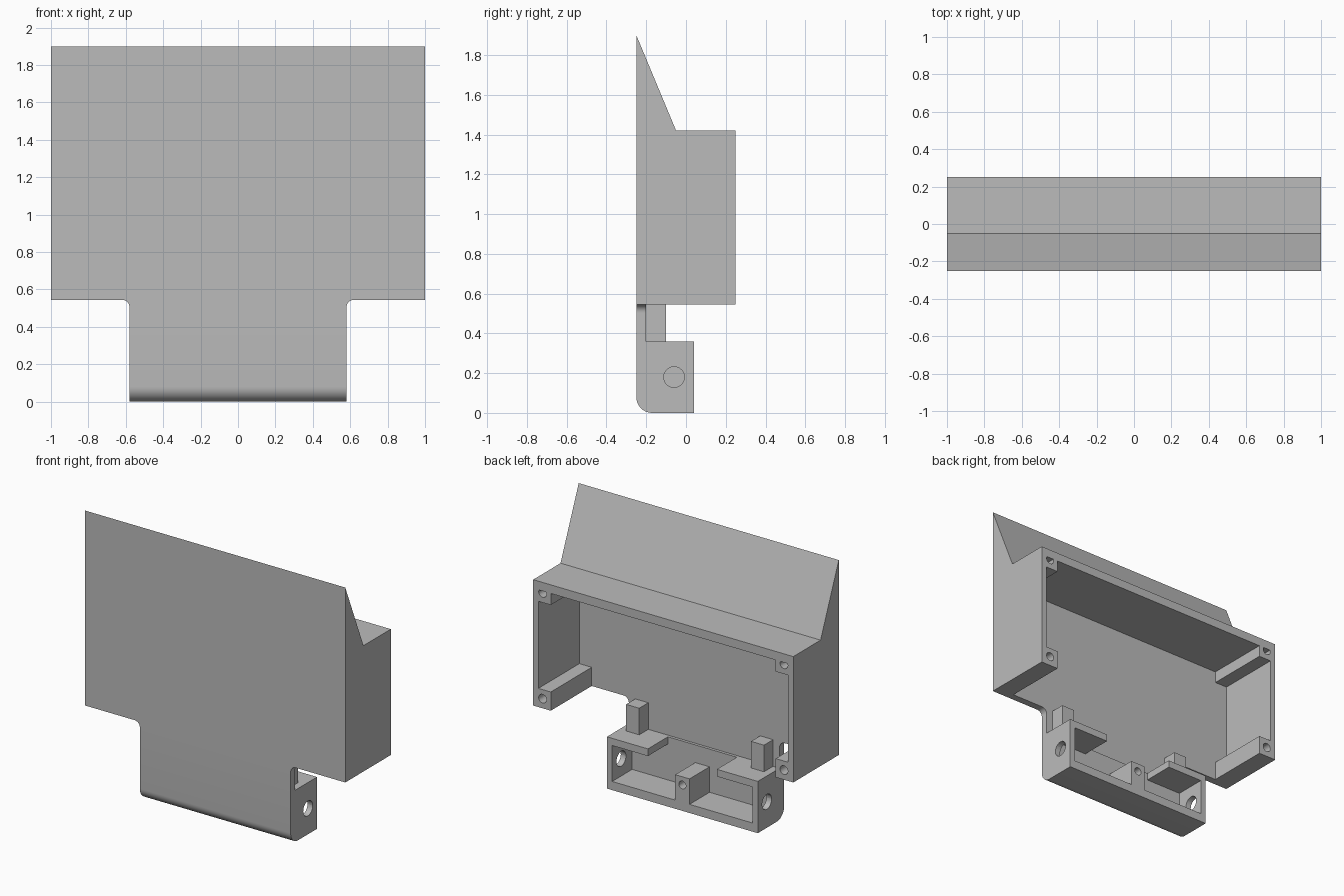
import bpy, bmesh, math
from mathutils import Matrix, Vector

cube = bpy.data.objects.get("Cube")
if cube:
    bpy.data.objects.remove(cube, do_unlink=True)

grey = bpy.data.materials.new("plain grey")
grey.use_nodes = True
COLOUR = (0.5, 0.5, 0.5, 1)
grey.diffuse_color = COLOUR
grey.node_tree.nodes["Principled BSDF"].inputs["Base Color"].default_value = COLOUR


def finish(name, bm):
    bmesh.ops.recalc_face_normals(bm, faces=bm.faces)
    mesh = bpy.data.meshes.new(name)
    bm.to_mesh(mesh)
    bm.free()
    obj = bpy.data.objects.new(name, mesh)
    bpy.context.collection.objects.link(obj)
    mesh.materials.append(grey)
    return obj


def prism(name, points, offset):
    """Extrude a closed outline of 3D points along an offset."""
    bm = bmesh.new()
    face = bm.faces.new([bm.verts.new(p) for p in points])
    out = bmesh.ops.extrude_face_region(bm, geom=[face])
    verts = [g for g in out["geom"] if isinstance(g, bmesh.types.BMVert)]
    bmesh.ops.translate(bm, verts=verts, vec=offset)
    return finish(name, bm)


def side_prism(name, profile, x0, x1):
    """Extrude a (y, z) profile between two x positions."""
    return prism(name, [(x0, y, z) for y, z in profile], (x1 - x0, 0, 0))


def box(name, x, y, z):
    profile = [(y[0], z[0]), (y[1], z[0]), (y[1], z[1]), (y[0], z[1])]
    return side_prism(name, profile, min(x), max(x))


def arc(cx, cy, r, start, end, n=10):
    angles = [math.radians(start + (end - start) * i / n) for i in range(n + 1)]
    return [(cx + r * math.cos(a), cy + r * math.sin(a)) for a in angles]


def drill(obj, centre, radius, depth, axis):
    """Cut a round hole centred on a point, along the x or y axis."""
    bm = bmesh.new()
    turn = Matrix.Rotation(math.pi / 2, 4, "Y" if axis == "X" else "X")
    bmesh.ops.create_cone(bm, cap_ends=True, segments=32, radius1=radius, radius2=radius,
                          depth=depth, matrix=Matrix.Translation(Vector(centre)) @ turn)
    cutter = finish("hole_cutter", bm)
    cutter.hide_render = True
    mod = obj.modifiers.new("hole", "BOOLEAN")
    mod.operation, mod.solver, mod.object = "DIFFERENCE", "EXACT", cutter
    smooth(obj)
    bpy.ops.object.modifier_apply(modifier=mod.name)
    bpy.data.objects.remove(cutter, do_unlink=True)
    smooth(obj)


def smooth(obj):
    bpy.ops.object.select_all(action="DESELECT")
    obj.select_set(True)
    bpy.context.view_layer.objects.active = obj
    bpy.ops.object.shade_smooth_by_angle(angle=math.radians(30))


# Main dimensions
FRONT, INNER, BACK, LOW_BACK = -0.25, -0.2, 0.25, 0.04
PEAK, TOP, ROOF, BASE = 1.9, 1.42, 1.36, 0.545
LOW_X, LOW_TOP, WALL, ROUND = 0.58, 0.36, 0.04, 0.08

# Upper housing: front plate, roof and sloped hood in one section
outer = [(FRONT, BASE), (FRONT, PEAK), (-0.05, TOP), (BACK, TOP)]
side_prism("front_panel_and_hood",
           outer + [(BACK, ROOF), (INNER, ROOF), (INNER, BASE)], WALL - 1, 1 - WALL)

# Lower tray: panel and floor with a rounded front edge
rounding = arc(FRONT + ROUND, ROUND, ROUND, 180, 270)
tray = side_prism("lower_panel_and_floor",
                  [(INNER, BASE), (FRONT, BASE)] + rounding
                  + [(LOW_BACK, 0), (LOW_BACK, 0.06), (-0.18, 0.06),
                     (-0.18, LOW_TOP), (INNER, LOW_TOP)], WALL - LOW_X, LOW_X - WALL)
smooth(tray)

# Middle screw post in the tray
middle = box("middle_post", (-0.055, 0.055), (INNER, LOW_BACK), (0.03, 0.237))
drill(middle, (0, LOW_BACK, 0.18), 0.027, 0.3, "Y")

for side, s in (("left", 1), ("right", -1)):
    # Housing side wall
    side_prism(side + "_side_wall", outer + [(BACK, BASE)], s * (1 - WALL), s)

    # Corner rails with screw holes
    for level, z, hole_z in (("lower", (BASE, BASE + 0.13), BASE + 0.067),
                             ("upper", (TOP - 0.14, TOP - 0.01), TOP - 0.073)):
        rail = box(f"{side}_{level}_corner_rail", (s * 0.865, s * 0.98), (-0.22, BACK), z)
        drill(rail, (s * 0.928, BACK, hole_z), 0.03, 0.4, "Y")

    # Tray end wall with a round opening
    end = side_prism(side + "_tray_end",
                     [(INNER, BASE), (FRONT, BASE)] + rounding
                     + [(LOW_BACK, 0), (LOW_BACK, LOW_TOP), (INNER, LOW_TOP)],
                     s * (LOW_X - WALL), s * LOW_X)
    drill(end, (s * LOW_X, -0.06, 0.18), 0.052, 0.3, "X")

    # Tab over the tray and the peg standing on it
    box(side + "_tab", (s * 0.265, s * (LOW_X - 0.01)), (INNER, LOW_BACK), (0.31, LOW_TOP))
    box(side + "_peg", (s * 0.43, s * 0.53), (INNER - 0.01, -0.1), (LOW_TOP - 0.01, BASE))

    # Fillet where the tray panel meets the housing
    r = 0.04
    outline = [(LOW_X, BASE)] + arc(LOW_X + r, BASE - r, r, 90, 180)
    fillet = prism(side + "_shoulder_fillet",
                   [(s * x, FRONT, z) for x, z in outline], (0, INNER - FRONT, 0))
    smooth(fillet)
